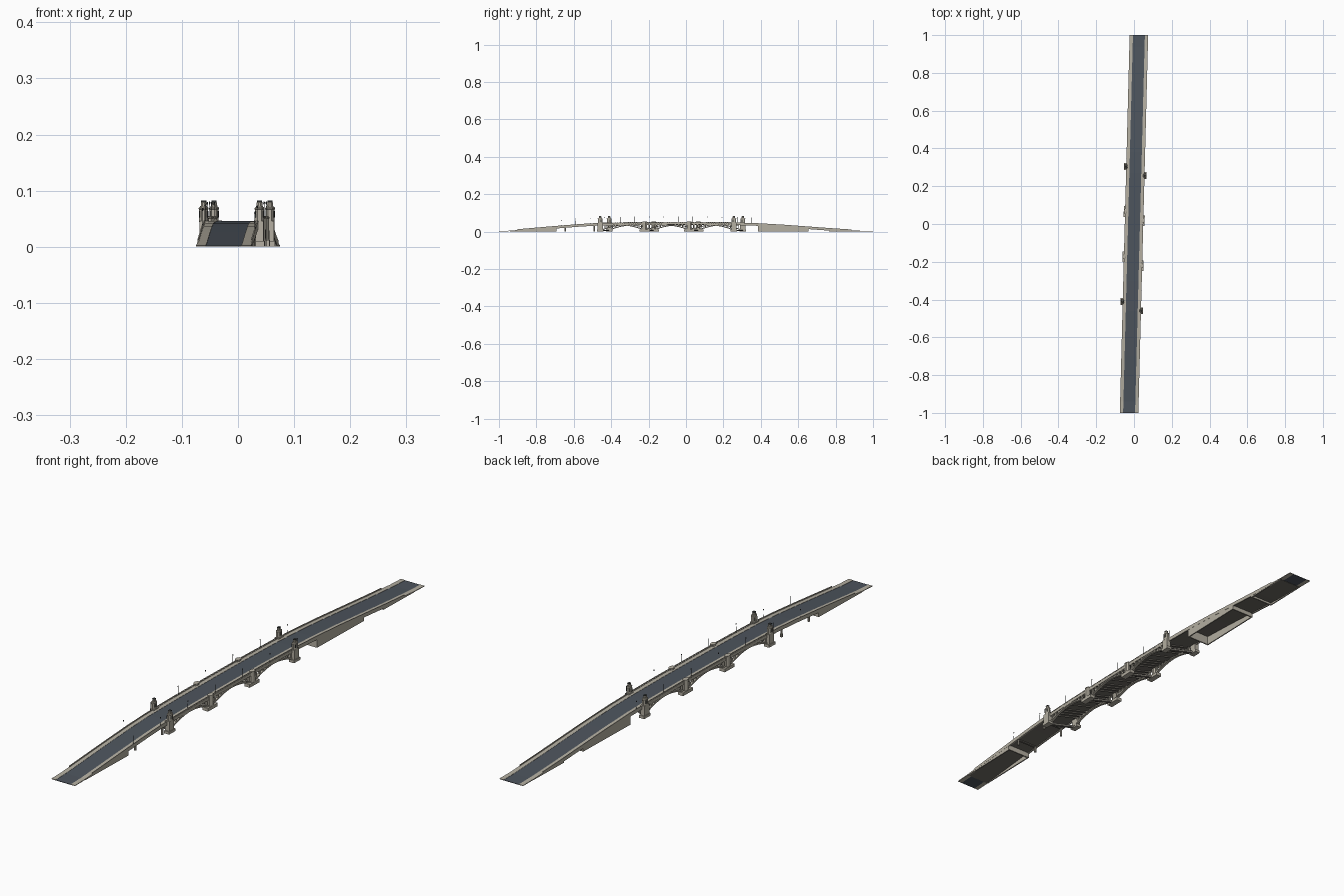
import bpy, bmesh, math

if "Cube" in bpy.data.objects:
    bpy.data.objects.remove(bpy.data.objects["Cube"])

def mat(name, c):
    m = bpy.data.materials.new(name)
    m.diffuse_color = (*c, 1)
    m.use_nodes = True
    m.node_tree.nodes["Principled BSDF"].inputs["Base Color"].default_value = m.diffuse_color
    return m

STONE = mat("stone", (0.46, 0.43, 0.36))
ROAD = mat("asphalt", (0.075, 0.09, 0.11))
DARK = mat("dark_metal", (0.04, 0.045, 0.045))
UNDER = mat("underside", (0.16, 0.15, 0.13))

# Deck height along the bridge
PROFILE = [(-1, .0015), (-.94, .004), (-.7, .025), (-.56, .036), (-.46, .0415), (-.3, .0445),
           (-.1, .0455), (.1, .0455), (.27, .0435), (.38, .040), (.52, .032), (.65, .0225),
           (.8, .0115), (.94, .003), (1, .0015)]
SKEW = 0.48
PIERS = [-.435, -.197, .042, .28]

def deck_z(v):
    for (a, za), (b, zb) in zip(PROFILE, PROFILE[1:]):
        if v <= b:
            return za + (zb - za) * (v - a) / (b - a)
    return PROFILE[-1][1]

def P(u, v, z):
    # bridge runs slightly off the y axis
    return (u + 0.026 * v, v, max(z, 0))

def finish(name, bm, material):
    bmesh.ops.recalc_face_normals(bm, faces=bm.faces)
    me = bpy.data.meshes.new(name)
    bm.to_mesh(me)
    bm.free()
    me.materials.append(material)
    ob = bpy.data.objects.new(name, me)
    bpy.context.collection.objects.link(ob)
    return ob

def loft(bm, rings):
    rows = [[bm.verts.new(p) for p in r] for r in rings]
    n = len(rows[0])
    for a, b in zip(rows, rows[1:]):
        for i in range(n):
            j = (i + 1) % n
            bm.faces.new((a[i], a[j], b[j], b[i]))
    bm.faces.new(rows[0])
    bm.faces.new(rows[-1])

def strip(bm, u0, u1, lo, hi, v0, v1, grounded=False):
    # bar following the deck profile
    vs = [v0] + [v for v, _ in PROFILE if v0 < v < v1] + [v1]
    rings = []
    for v in vs:
        z = deck_z(v)
        b = 0 if grounded else z + lo
        rings.append([P(u0, v, b), P(u1, v, b), P(u1, v, z + hi), P(u0, v, z + hi)])
    loft(bm, rings)

def box(bm, u, v, z0, z1, du, dv, skew=0):
    corners = [(-1, -1), (1, -1), (1, 1), (-1, 1)]
    loft(bm, [[P(u + a * du / 2, v + b * dv / 2 - skew * a * du / 2, z) for a, b in corners]
              for z in (z0, z1)])

def prism(bm, u, v, levels, n=8, stretch=1.0):
    # stacked polygon rings, levels = (radius, z)
    rings = []
    for r, z in levels:
        ring = []
        for i in range(n):
            t = 2 * math.pi * (i + .5) / n
            ring.append(P(u + r * math.cos(t), v + stretch * r * math.sin(t), z))
        rings.append(ring)
    loft(bm, rings)

# Road and deck slab
bm = bmesh.new()
strip(bm, -.0315, .0315, -.002, 0, -1, 1)
finish("road_surface", bm, ROAD)
bm = bmesh.new()
strip(bm, -.046, .046, -.006, -.002, -.94, .94)
finish("deck_slab", bm, UNDER)

for s, side in ((-1, "left"), (1, "right")):
    # Sidewalk
    bm = bmesh.new()
    strip(bm, *sorted((s * .0315, s * .049)), -.002, .0008, -1, 1)
    finish(side + "_sidewalk", bm, STONE)

    # Edge girder
    bm = bmesh.new()
    strip(bm, *sorted((s * .044, s * .049)), -.009, 0, -.93, .93)
    finish(side + "_edge_girder", bm, STONE)

    # Solid parapets on the ramps, balustrade over the arches
    a, b = PIERS[0] - SKEW * s * .05, PIERS[3] - SKEW * s * .05
    u = sorted((s * .0465, s * .049))
    bm = bmesh.new()
    strip(bm, *u, 0, .005, -.9, a)
    strip(bm, *u, 0, .005, b, .885)
    finish(side + "_ramp_parapet", bm, STONE)
    bm = bmesh.new()
    strip(bm, *u, .0045, .006, a, b)
    strip(bm, *u, 0, .0018, a, b)
    n = 72
    for i in range(n):
        v = a + (b - a) * (i + .5) / n
        z = deck_z(v)
        box(bm, s * .0478, v, z + .0015, z + .005, .0018, .005)
    finish(side + "_balustrade", bm, STONE)

    # Ramp retaining walls
    bm = bmesh.new()
    for v0, v1 in ((-.94, -.695), (.385, .655), (.765, .94)):
        strip(bm, *sorted((s * .044, s * .0485)), 0, -.001, v0, v1, True)
    finish(side + "_retaining_wall", bm, STONE)

    # Arch ribs, spandrel columns and little spandrel caps
    bm = bmesh.new()
    cols = bmesh.new()
    for p, q in zip(PIERS, PIERS[1:]):
        v0, v1 = p - SKEW * s * .043, q - SKEW * s * .043
        z_at = lambda t: .009 + .0265 * (1 - (2 * t - 1) ** 2)
        rings = []
        for i in range(21):
            t = i / 20
            v, z = v0 + (v1 - v0) * t, z_at(t)
            th = .0065 - .003 * (1 - abs(2 * t - 1))
            rings.append([P(s * .038, v, z - th), P(s * .048, v, z - th),
                          P(s * .048, v, z), P(s * .038, v, z)])
        loft(bm, rings)
        for t in (.09, .17, .25, .33, .67, .75, .83, .91):
            v = v0 + (v1 - v0) * t
            box(cols, s * .043, v, z_at(t) - .001, deck_z(v) - .004, .008, .005)
            box(cols, s * .043, v, deck_z(v) - .0105, deck_z(v) - .008, .0095, .009)
    finish(side + "_arch_ribs", bm, STONE)
    finish(side + "_spandrel_columns", cols, STONE)

    # Piers: outer ones carry towers, inner ones stop at the parapet
    for k, p in enumerate(PIERS):
        v = p - SKEW * s * .05
        bm = bmesh.new()
        if k in (0, 3):
            box(bm, s * .0495, v, 0, .010, .021, .036)
            box(bm, s * .0495, v, .008, .046, .017, .028)
            prism(bm, s * .0505, v, [(.0085, .044), (.0085, .066), (.0095, .067), (.0095, .069),
                                     (.0075, .071), (.0065, .071), (.0065, .073)], 8, 1.5)
            prism(bm, s * .0505, v, [(.0055, .072), (.0055, .0785), (.0035, .0805)], 8, 1.4)
            name = "_tower_pier"
        else:
            box(bm, s * .045, v, 0, .012, .022, .056)
            prism(bm, s * .047, v, [(.009, .010), (.0085, .050), (.0095, .051), (.0095, .053),
                                    (.006, .055)], 8, 1.45)
            name = "_river_pier"
        finish(side + name, bm, STONE)
        if k in (0, 3):
            # dark window slots of the tower
            bm = bmesh.new()
            for d in (-.006, 0, .006):
                box(bm, s * .0505, v + d, .052, .064, .0164, .002)
            box(bm, s * .0505, v, .080, .0825, .009, .011)
            finish(side + "_tower_slots", bm, DARK)

    # Lamp posts
    bm = bmesh.new()
    first = -.665 if s > 0 else -.59
    for i in range(7):
        v = first + .1565 * i
        if abs(v - PIERS[0] + SKEW * s * .05) < .02:
            v += .03
        z = deck_z(v)
        prism(bm, s * .0475, v, [(.0013, z), (.0007, z + .007), (.0005, z + .03)], 6)
        prism(bm, s * .0475, v, [(.0008, z + .030), (.0017, z + .032), (.0012, z + .035)], 6)
    finish(side + "_lamp_posts", bm, DARK)

    # Columns below the open part of the south ramp
    bm = bmesh.new()
    for v in (-.645, -.49):
        prism(bm, s * .041, v, [(.0045, 0), (.004, deck_z(v) - .005)], 8)
    finish(side + "_ramp_columns", bm, STONE)

# Cross walls closing the ramp abutments
bm = bmesh.new()
for v in (-.695, .3875, .6525, .7675):
    box(bm, 0, v, 0, deck_z(v) - .003, .096, .005)
finish("abutment_walls", bm, STONE)

# Skewed pier ties and floor beams
bm = bmesh.new()
for p in PIERS:
    box(bm, 0, p, .002, .009, .086, .012, SKEW)
for p, q in zip(PIERS, PIERS[1:]):
    for t in (.09, .17, .25, .33, .5, .67, .75, .83, .91):
        v = p + (q - p) * t
        box(bm, 0, v, deck_z(v) - .010, deck_z(v) - .005, .086, .004, SKEW)
for v in (-.645, -.49):
    box(bm, 0, v, deck_z(v) - .010, deck_z(v) - .005, .09, .008)
finish("cross_beams", bm, UNDER)
